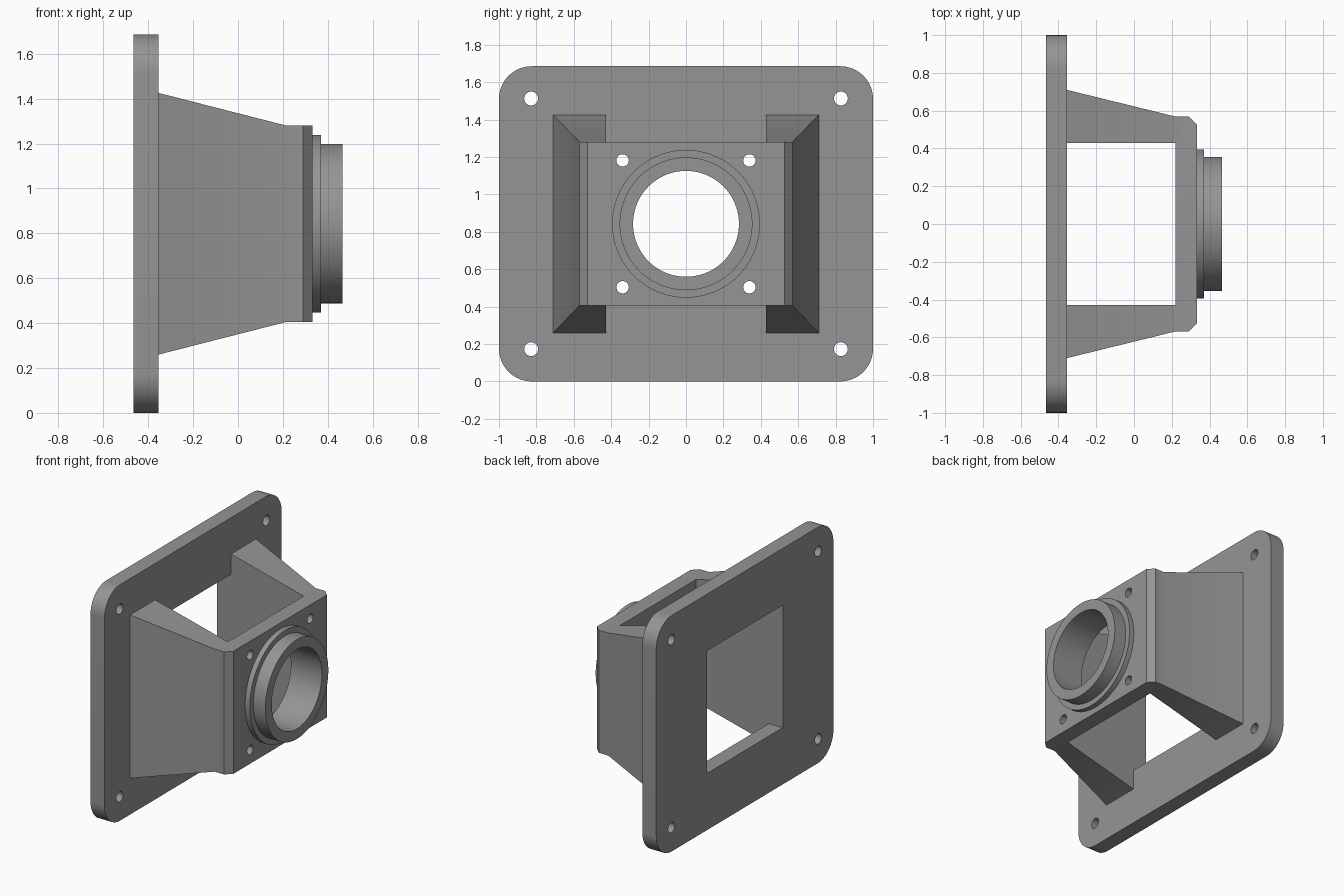
import bpy, bmesh, math
from mathutils import Matrix

if "Cube" in bpy.data.objects:
    bpy.data.objects.remove(bpy.data.objects["Cube"])

CZ = 0.8425                                   # height of the bore axis
PLATE_BACK, PLATE_FRONT = -0.465, -0.355
FACE, TIP, WALL_END = 0.333, 0.465, 0.22
SLOT_Y, OPEN_Z, BORE = 0.428, 0.4375, 0.283

grey = bpy.data.materials.new("grey metal")
grey.diffuse_color = (0.30, 0.30, 0.30, 1)
grey.use_nodes = True
grey.node_tree.nodes["Principled BSDF"].inputs["Base Color"].default_value = grey.diffuse_color


def finish(name, bm):
    bmesh.ops.recalc_face_normals(bm, faces=bm.faces)
    mesh = bpy.data.meshes.new(name)
    bm.to_mesh(mesh)
    bm.free()
    mesh.materials.append(grey)
    ob = bpy.data.objects.new(name, mesh)
    bpy.context.collection.objects.link(ob)
    return ob


def box(name, x0, x1, half_y, half_z, radius=0):
    """Box centred on the bore axis, optionally rounded along x."""
    bm = bmesh.new()
    bmesh.ops.create_cube(bm, size=1)
    bmesh.ops.scale(bm, vec=(x1 - x0, 2 * half_y, 2 * half_z), verts=bm.verts)
    bmesh.ops.translate(bm, vec=((x0 + x1) / 2, 0, CZ), verts=bm.verts)
    if radius:
        edges = [e for e in bm.edges
                 if abs(e.verts[0].co.x - e.verts[1].co.x) > 1e-4]
        bmesh.ops.bevel(bm, geom=edges, offset=radius, segments=16,
                        profile=0.5, affect='EDGES')
    return finish(name, bm)


def cylinder(name, x0, x1, radius, y=0, z=CZ, sides=96):
    bm = bmesh.new()
    place = Matrix.Translation(((x0 + x1) / 2, y, z)) @ Matrix.Rotation(math.pi / 2, 4, 'Y')
    bmesh.ops.create_cone(bm, cap_ends=True, segments=sides, radius1=radius,
                          radius2=radius, depth=x1 - x0, matrix=place)
    return finish(name, bm)


def combine(target, tool, operation):
    mod = target.modifiers.new(operation.lower(), 'BOOLEAN')
    mod.operation, mod.solver, mod.object = operation, 'EXACT', tool
    bpy.context.view_layer.objects.active = target
    bpy.ops.object.modifier_apply(modifier=mod.name)
    bpy.data.objects.remove(tool)


# Tapered housing with chamfered front edges, lofted along x
sections = [(-0.40, 0.71, 0.583), (PLATE_FRONT, 0.71, 0.583),
            (0.215, 0.57, OPEN_Z), (0.29, 0.57, OPEN_Z), (FACE, 0.527, OPEN_Z)]
bm = bmesh.new()
rings = [[bm.verts.new((x, sy * y, CZ + sz * z))
          for sy, sz in ((-1, -1), (1, -1), (1, 1), (-1, 1))]
         for x, y, z in sections]
for a, b in zip(rings, rings[1:]):
    for i in range(4):
        j = (i + 1) % 4
        bm.faces.new((a[i], a[j], b[j], b[i]))
bm.faces.new(rings[0])
bm.faces.new(rings[-1])
bracket = finish("mounting_bracket", bm)

# Slot open at top and bottom leaves two side walls
combine(bracket, box("slot", PLATE_FRONT, WALL_END, SLOT_Y, 1.2), 'DIFFERENCE')

# Rounded base plate with its rectangular opening
combine(bracket, box("plate", PLATE_BACK, PLATE_FRONT, 1, CZ, 0.175), 'UNION')
combine(bracket, box("opening", -0.6, -0.2, SLOT_Y, OPEN_Z), 'DIFFERENCE')

# Stepped collar and bore
combine(bracket, cylinder("collar_step", 0.29, 0.37, 0.395), 'UNION')
combine(bracket, cylinder("collar", 0.28, TIP, 0.355), 'UNION')
combine(bracket, cylinder("bore", 0.1, 0.6, BORE), 'DIFFERENCE')

# Bolt holes in the front face and the base plate
for sy in (-1, 1):
    for sz in (-1, 1):
        combine(bracket, cylinder("face_hole", 0.1, 0.4, 0.033, sy * 0.339,
                                  CZ + sz * 0.339, 32), 'DIFFERENCE')
        combine(bracket, cylinder("plate_hole", -0.6, -0.2, 0.037, sy * 0.828,
                                  CZ + sz * 0.67, 32), 'DIFFERENCE')

# Smooth round surfaces, crisp edges
bpy.ops.object.select_all(action='DESELECT')
bracket.select_set(True)
bpy.context.view_layer.objects.active = bracket
bpy.ops.object.shade_smooth_by_angle(angle=math.radians(20))
